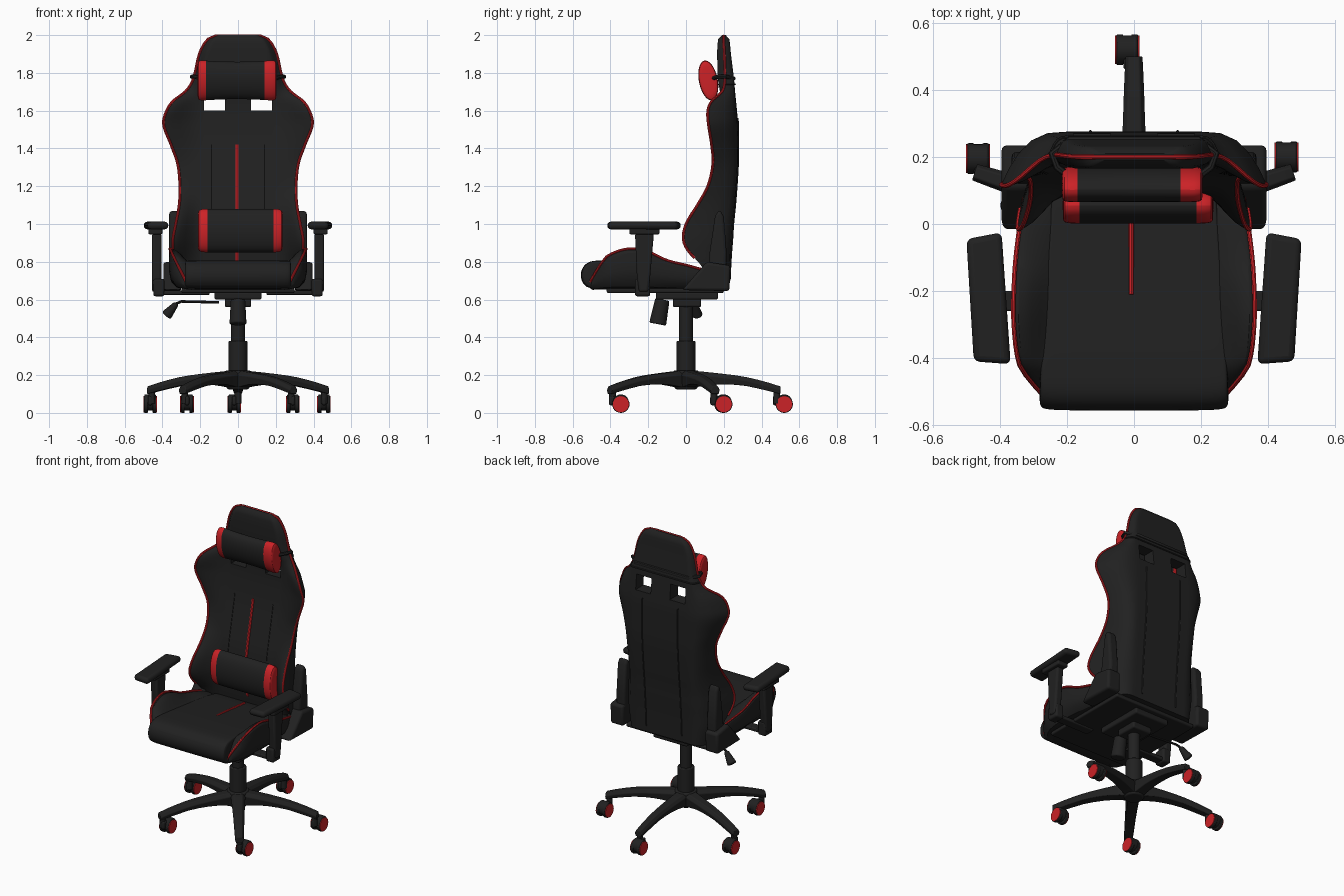
import bpy, bmesh, math
from mathutils import Vector

if "Cube" in bpy.data.objects:
    bpy.data.objects.remove(bpy.data.objects["Cube"], do_unlink=True)


def material(name, rgb):
    m = bpy.data.materials.new(name)
    m.use_nodes = True
    m.diffuse_color = (*rgb, 1)
    m.node_tree.nodes["Principled BSDF"].inputs["Base Color"].default_value = (*rgb, 1)
    return m


BLACK = material("black leather", (0.015, 0.015, 0.015))
RED = material("red trim", (0.6, 0.016, 0.02))
made = []


def add(name, verts, faces, mat=BLACK, mirror=False, bevel=0, sub=0):
    """Make a mesh object with consistent normals and optional modifiers."""
    mesh = bpy.data.meshes.new(name)
    mesh.from_pydata([tuple(v) for v in verts], [], faces)
    bm = bmesh.new()
    bm.from_mesh(mesh)
    bmesh.ops.recalc_face_normals(bm, faces=bm.faces)
    bm.to_mesh(mesh)
    bm.free()
    mesh.materials.append(mat)
    ob = bpy.data.objects.new(name, mesh)
    bpy.context.collection.objects.link(ob)
    made.append(ob)
    if mirror:
        ob.modifiers.new("Mirror", "MIRROR").use_mirror_merge = False
    if bevel:
        b = ob.modifiers.new("Bevel", "BEVEL")
        b.width, b.segments, b.limit_method = bevel, 3, "ANGLE"
    if sub:
        s = ob.modifiers.new("Subdivision", "SUBSURF")
        s.levels = s.render_levels = sub
    return ob


def loft(rings, skip=()):
    """Skin closed rings of equal length and cap both ends."""
    n = len(rings[0])
    verts = [v for r in rings for v in r]
    faces = [(i * n + k, i * n + (k + 1) % n, (i + 1) * n + (k + 1) % n, (i + 1) * n + k)
             for i in range(len(rings) - 1) for k in range(n) if (i, k) not in skip]
    faces += [tuple(range(n)), tuple(range(len(verts) - n, len(verts)))]
    return verts, faces


def prism(name, outline, axis, a, b, **kw):
    """Extrude a 2D outline along x (outline in y, z) or z (outline in x, y)."""
    place = (lambda p, h: (h, *p)) if axis == "x" else (lambda p, h: (*p, h))
    return add(name, *loft([[place(p, h) for p in outline] for h in (a, b)]), **kw)


def box(name, x0, x1, y0, y1, z0, z1, **kw):
    return prism(name, [(x0, y0), (x1, y0), (x1, y1), (x0, y1)], "z", z0, z1, **kw)


def cylinder(name, start, end, r0, r1=None, sides=24, **kw):
    start, end = Vector(start), Vector(end)
    turn = (end - start).to_track_quat("Z", "Y")
    rings = []
    for c, r in ((start, r0), (end, r1 or r0)):
        rings.append([c + turn @ Vector((r * math.cos(k * math.tau / sides),
                                         r * math.sin(k * math.tau / sides), 0)) for k in range(sides)])
    return add(name, *loft(rings), **kw)


def tube(name, points, radius, mat=BLACK, mirror=False):
    curve = bpy.data.curves.new(name, "CURVE")
    curve.dimensions, curve.bevel_depth, curve.bevel_resolution = "3D", radius, 2
    curve.use_fill_caps = True
    line = curve.splines.new("POLY")
    line.points.add(len(points) - 1)
    for p, q in zip(line.points, points):
        p.co = (*q, 1)
    temp = bpy.data.objects.new(name + "_path", curve)
    bpy.context.collection.objects.link(temp)
    mesh = bpy.data.meshes.new_from_object(temp.evaluated_get(bpy.context.evaluated_depsgraph_get()))
    verts = [v.co.copy() for v in mesh.vertices]
    faces = [tuple(f.vertices) for f in mesh.polygons]
    bpy.data.objects.remove(temp, do_unlink=True)
    return add(name, verts, faces, mat, mirror)


def sample(keys, t):
    """Smooth interpolation through key rows whose first entry is the position."""
    i = max(0, min(len(keys) - 2, sum(k[0] <= t for k in keys) - 1))
    a, b = keys[i], keys[i + 1]
    p, q = keys[max(i - 1, 0)], keys[min(i + 2, len(keys) - 1)]
    h = b[0] - a[0]
    u = (t - a[0]) / h
    out = []
    for c in range(1, len(a)):
        ma, mb = (b[c] - p[c]) / (b[0] - p[0]) * h, (q[c] - a[c]) / (q[0] - a[0]) * h
        d = b[c] - a[c]
        out.append(a[c] + u * (ma + u * (3 * d - 2 * ma - mb + u * (ma + mb - 2 * d))))
    return out


# Backrest: height, half width, rim y, front y, back y
BACK = [(.66, .29, .14, .13, .23), (.78, .33, .08, .11, .235), (.86, .345, .01, .1, .24),
        (.92, .345, -.015, .09, .245), (1, .33, 0, .09, .25), (1.1, .312, .06, .1, .26),
        (1.2, .308, .115, .12, .268), (1.32, .32, .142, .145, .275), (1.42, .355, .135, .165, .275),
        (1.53, .395, .118, .18, .275), (1.6, .378, .115, .185, .27), (1.65, .345, .135, .185, .265),
        (1.7, .28, .19, .18, .26), (1.76, .24, .205, .17, .255), (1.9, .205, .203, .165, .238),
        (1.96, .175, .2, .168, .232), (1.99, .145, .2, .175, .225), (2, .12, .2, .19, .21)]
INNER = (0, .35, .62, .9, 1)
WING = (.3, .55, .75, .88, .96, 1)
N = len(INNER) + len(WING) - 1
rows = [.66 + .02 * i for i in range(68)]
rings = []
for z in rows:
    w, rim, front, back = sample(BACK, z)
    panel = min(.2, .8 * w)
    half = [(panel * s, front, back) for s in INNER]
    for t in WING:
        half.append((panel + (w - panel) * t, front + (rim - front) * t * t * (3 - 2 * t),
                     back + (rim - back) * t ** 3))
    side = [(math.copysign(1, j), half[abs(j)]) for j in range(-N, N + 1)]
    rings.append([(s * h[0], h[1], z) for s, h in side] + [(s * h[0], h[2], z) for s, h in side[-2:0:-1]])

# Belt openings go through both skins and get inner walls
LOW, HIGH = 47, 52
skip, walls = set(), []
for first in (1, -3):
    for i in range(LOW, HIGH):
        for j in (first, first + 1):
            skip |= {(i, N + j), (i, 3 * N - j - 1)}
    edge = [(LOW, first), (LOW, first + 1)] + [(i, first + 2) for i in range(LOW, HIGH)]
    edge += [(HIGH, first + 2), (HIGH, first + 1)] + [(i, first) for i in range(HIGH, LOW, -1)]
    for (i, j), (k, m) in zip(edge, edge[1:] + edge[:1]):
        walls.append((i * 4 * N + N + j, k * 4 * N + N + m, k * 4 * N + 3 * N - m, i * 4 * N + 3 * N - j))
verts, faces = loft(rings, skip)
add("backrest", verts, faces + walls)

# Backrest piping, centre stripe and seams
left = [(r[2 * N][0], r[2 * N][1], min(z, 1.996)) for r, z in zip(rings, rows) if z > .8]
tube("backrest_piping", left + [(-x, y, z) for x, y, z in reversed(left)], .007, RED)
tube("backrest_stripe", [(-.005, sample(BACK, z)[2] + .004, z) for z in rows if .78 < z < 1.43], .01, RED)
tube("front_seam", [(.14, sample(BACK, z)[2], z) for z in rows if 1.05 < z < 1.43], .003, mirror=True)
tube("rear_seam", [(.13, sample(BACK, z)[3], z) for z in rows if .7 < z < 1.58], .005, mirror=True)
tube("headrest_seam", [(x, y + .002, z) for x, y, z in rings[54][2 * N:] + rings[54][:1]], .005)

# Pillows with red ends
def pillow(name, cx, cy, cz, half_width, depth, height, tilt, dip):
    rings = []
    for s, k in ((-1, .8), (-.98, .95), (-.88, 1), (-.76, 1), (-.74, 1), (-.4, 1), (0, 1),
                 (.4, 1), (.74, 1), (.76, 1), (.88, 1), (.98, .95), (1, .8)):
        ring = []
        for a in range(16):
            c, d = math.cos(a * math.tau / 16), math.sin(a * math.tau / 16)
            z = height * k * d * (1 - dip * (1 - s * s))
            ring.append((cx + s * half_width, cy + depth * k * c - tilt * z, cz + z))
        rings.append(ring)
    ob = add(name, *loft(rings), sub=1)
    ob.data.materials.append(RED)
    for f in ob.data.polygons:
        f.material_index = int(abs(f.center.x - cx) > .75 * half_width)


pillow("lumbar_pillow", .012, .055, .965, .225, .055, .118, 0, 0)
pillow("head_pillow", -.005, .118, 1.76, .21, .052, .112, .15, .1)
strap = [(.19, .14, 1.77), (.23, .17, 1.78), (.245, .21, 1.78), (.19, .252, 1.77)]
tube("head_strap", strap + [(-x, y, z) for x, y, z in reversed(strap)], .011)

# Seat cushion
profile = [(-.49, .65), (-.54, .67), (-.562, .72), (-.55, .775), (-.51, .805), (-.45, .808), (-.3, .8),
           (-.1, .78), (.05, .765), (.16, .75), (.17, .66), (-.1, .65)]
rings = []
for s, k in ((-1, .93), (-.98, .985), (-.9, 1), (0, 1), (.9, 1), (.98, .985), (1, .93)):
    rings.append([(s * (.252 - .06 * y), y * k, .73 + (z - .73) * k) for y, z in profile])
add("seat_cushion", *loft(rings), sub=2)
tube("seat_stripe", [(-.008, -.21, .787), (-.008, -.1, .779), (-.008, .08, .762)], .008, RED)

# Seat bolsters: y, inner x, crest x, crest z
SIDE = [(-.51, .265, .275, .69), (-.47, .265, .31, .76), (-.42, .26, .345, .83), (-.3, .255, .362, .872),
        (-.2, .25, .362, .855), (-.1, .245, .356, .81), (.02, .24, .34, .78), (.12, .235, .32, .75)]
rings, crest = [], []
for i in range(22):
    y = -.51 + .03 * i
    a, x, z = sample(SIDE, y)
    c = min(.772 - .06 * y, z - .01)
    rings.append([(a - .05, y, .65), (a - .05, y, c - .03), (a, y, c - .005), ((a + x) / 2, y, c + .75 * (z - c)),
                  (x - .014, y, z), (x, y, z - .008), (x + .008, y, .5 * z + .32), (x - .015, y, .65)])
    crest.append((x - .003, y, z - .002))
add("seat_bolster", *loft(rings), mirror=True, sub=1)
tube("seat_piping", crest, .007, RED, mirror=True)

# Underside: seat pan, tilt mechanism, knob and lever
box("seat_pan", -.3, .3, -.42, .2, .635, .66, bevel=.008)
box("tilt_mechanism", -.125, .125, -.16, .17, .6, .64, bevel=.01)
box("column_socket", -.07, .07, -.07, .08, .56, .605, bevel=.01)
cylinder("tension_knob", (0, -.15, .47), (0, -.125, .6), .045, .038, bevel=.008)
tube("lever_rod", [(-.1, .03, .585), (-.3, .04, .59), (-.335, .045, .575)], .007)
cylinder("lever_paddle", (-.325, .045, .58), (-.38, .06, .515), .014, .03, bevel=.01)

# Recliner hinges beside the seat
prism("hinge_base", [(-.02, .65), (.23, .645), (.235, .78), (.11, .8), (.04, .72)], "x", .3, .395,
      mirror=True, bevel=.015)
prism("hinge_cover", [(.11, .66), (.21, .66), (.215, .85), (.2, 1.04), (.18, 1.075), (.155, 1.05), (.125, .85)],
      "x", .3, .365, mirror=True, bevel=.015)

# Armrests
prism("armrest_pad", [(.395, -.025), (.5, -.045), (.478, -.41), (.368, -.418)], "z", .972, 1.012,
      mirror=True, bevel=.018)
box("armrest_plate", .4, .475, -.3, -.14, .945, .975, mirror=True, bevel=.008)
prism("armrest_post", [(-.27, .95), (-.17, .95), (-.19, .72), (-.2, .64), (-.25, .64), (-.26, .72)], "x",
      .405, .455, mirror=True, bevel=.012)
box("armrest_elbow", .39, .448, -.27, -.19, .617, .71, mirror=True, bevel=.012)
box("armrest_bracket", .15, .43, -.26, -.2, .625, .648, mirror=True, bevel=.006)

# Gas column and hub
cylinder("column_sleeve", (0, 0, .2), (0, 0, .38), .05, bevel=.005)
cylinder("gas_column", (0, 0, .37), (0, 0, .58), .037, bevel=.004)
cylinder("base_hub", (0, 0, .125), (0, 0, .225), .06, .068, bevel=.01)

# Five star legs and twin-wheel casters
LEG = [(.02, .045, .13, .225), (.15, .04, .15, .212), (.3, .034, .145, .193), (.42, .03, .12, .165),
       (.5, .026, .1, .14)]
WHEELS = [(-.02, .52), (-.465, .195), (-.27, -.345), (.29, -.345), (.455, .2)]
for n, (wx, wy) in enumerate(WHEELS):
    a = math.radians(90 + 72 * n)
    out, across = Vector((math.cos(a), math.sin(a), 0)), Vector((-math.sin(a), math.cos(a), 0))
    rings = []
    for i in range(9):
        r = .02 + .06 * i
        w, low, top = sample(LEG, r)
        rings.append([out * r + across * w * s + Vector((0, 0, z)) for s, z in
                      ((-.8, low), (-1, top - .02), (-.6, top), (.6, top), (1, top - .02), (.8, low))])
    add(f"base_leg_{n}", *loft(rings), bevel=.004)
    tip = out * .48
    cylinder(f"caster_stem_{n}", (tip.x, tip.y, .05), (tip.x, tip.y, .125), .018, sides=16)
    box(f"caster_fork_{n}", wx - .012, wx + .012, min(wy, tip.y) - .02, max(wy, tip.y) + .02, .04, .09, bevel=.01)
    cylinder(f"caster_hood_{n}", (wx - .03, wy, .055), (wx + .03, wy, .055), .043, bevel=.005)
    for s in (-1, 1):
        cylinder(f"caster_wheel_{n}", (wx + s * .012, wy, .046), (wx + s * .032, wy, .046), .046, bevel=.004)
        cylinder(f"wheel_cap_{n}", (wx + s * .031, wy, .046), (wx + s * .036, wy, .046), .043, mat=RED)

# Smooth shading with sharp edges kept
bpy.ops.object.select_all(action="DESELECT")
for ob in made:
    ob.select_set(True)
bpy.context.view_layer.objects.active = made[0]
bpy.ops.object.shade_smooth_by_angle(angle=math.radians(40))
